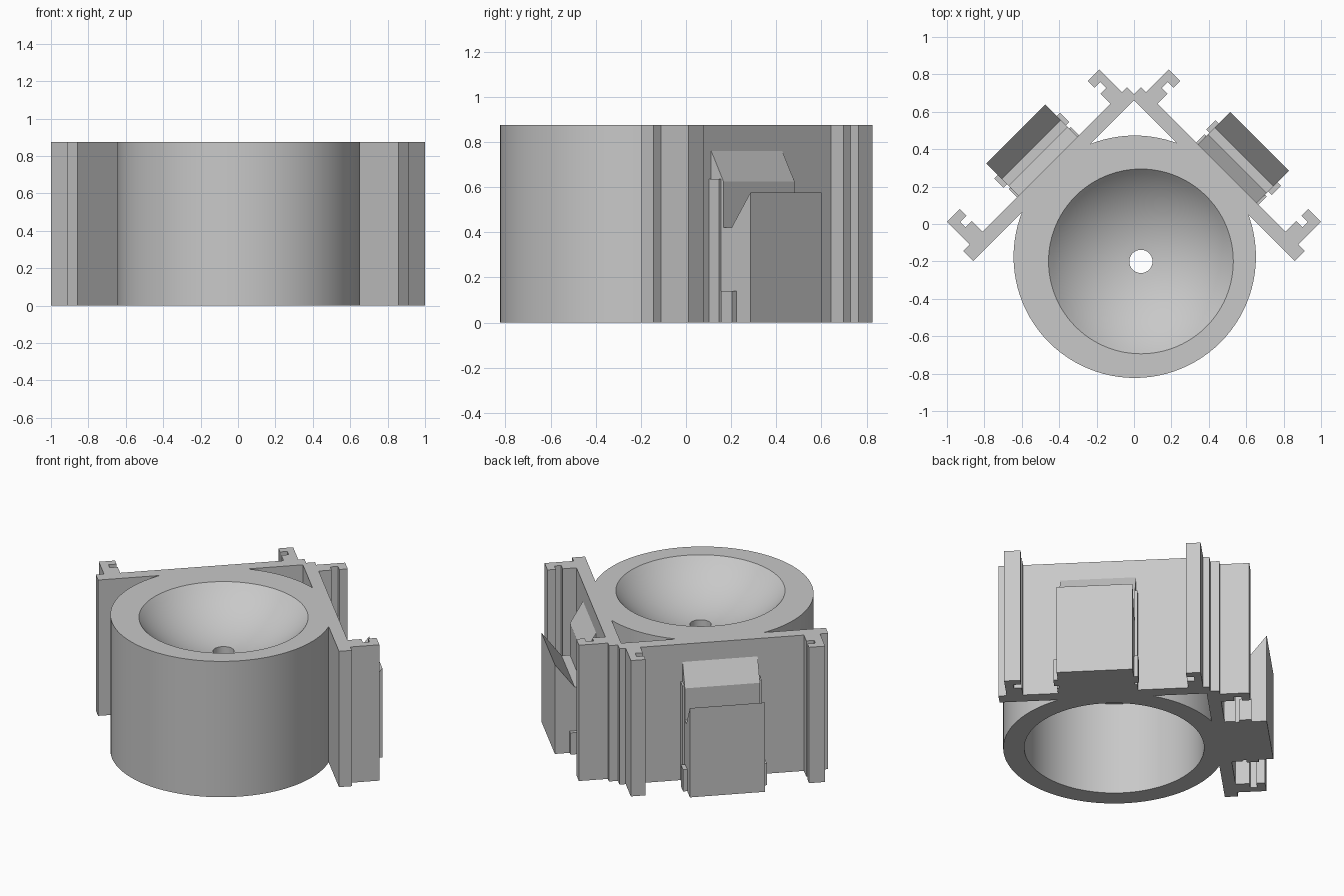
import bpy, bmesh, math

if "Cube" in bpy.data.objects:
    bpy.data.objects.remove(bpy.data.objects["Cube"])

H = 0.875
S = math.sqrt(0.5)
grey = bpy.data.materials.new("plain_grey")
grey.diffuse_color = (0.58, 0.58, 0.58, 1)
grey.use_nodes = True
grey.node_tree.nodes["Principled BSDF"].inputs["Base Color"].default_value = grey.diffuse_color


def finish(bm, name):
    bmesh.ops.recalc_face_normals(bm, faces=bm.faces)
    me = bpy.data.meshes.new(name)
    bm.to_mesh(me)
    bm.free()
    me.materials.append(grey)
    ob = bpy.data.objects.new(name, me)
    bpy.context.collection.objects.link(ob)
    return ob


def prism(name, pts, a, b, place):
    """Extrude a 2D profile from a to b; place maps (u, v, w) to xyz."""
    bm = bmesh.new()
    lo = [bm.verts.new(place(u, v, a)) for u, v in pts]
    hi = [bm.verts.new(place(u, v, b)) for u, v in pts]
    bm.faces.new(lo)
    bm.faces.new(hi)
    n = len(pts)
    for i in range(n):
        j = (i + 1) % n
        bm.faces.new((lo[i], lo[j], hi[j], hi[i]))
    return finish(bm, name)


# Round body: hollow below, shallow spherical bowl with a centre hole on top
OUT, BOWL, SEG = (0.004, -0.175), (0.037, -0.2), 96
rim, depth, hole = 0.494, 0.22, 0.062
R = (rim ** 2 + depth ** 2) / (2 * depth)
rings = [(BOWL, hole, 0.6), (OUT, 0.525, 0.6), (OUT, 0.525, 0),
         (OUT, 0.648, 0), (OUT, 0.648, H)]
a0, a1 = math.asin(rim / R), math.asin(hole / R)
for i in range(15):
    a = a0 + (a1 - a0) * i / 14
    rings.append((BOWL, R * math.sin(a), H - depth + R * (1 - math.cos(a))))

bm = bmesh.new()
loops = [[bm.verts.new((c[0] + r * math.cos(2 * math.pi * k / SEG),
                        c[1] + r * math.sin(2 * math.pi * k / SEG), z))
          for k in range(SEG)] for c, r, z in rings]
for i, lo in enumerate(loops):
    hi = loops[(i + 1) % len(loops)]
    for k in range(SEG):
        m = (k + 1) % SEG
        bm.faces.new((lo[k], lo[m], hi[m], hi[k]))
body = finish(bm, "round_body")
bpy.context.view_layer.objects.active = body
body.select_set(True)
bpy.ops.object.shade_smooth_by_angle(angle=math.radians(30))

# Plan of a diagonal panel with a slotted rail near each end (along, outward)
panel = [(-.49, .467), (.747, .467), (.747, .543), (.699, .543), (.699, .715),
         (.603, .715), (.603, .665), (.65, .665), (.65, .625), (.603, .625),
         (.603, .543), (-.366, .543), (-.366, .62), (-.41, .62), (-.41, .665),
         (-.366, .665), (-.366, .715), (-.453, .715), (-.453, .543), (-.49, .543)]
# Side profile of the hook bracket (outward, up)
hook = [(.53, 0), (.788, 0), (.788, .575), (.67, .42), (.62, .42),
        (.62, .625), (.543, .76), (.53, .76)]


def rect(u0, u1, v0, v1):
    return [(u0, v0), (u1, v0), (u1, v1), (u0, v1)]


for side, label, shift in ((1, "right", 0), (-1, "left", -0.056)):
    def plan(t, n, z):
        return (side * (n + t) * S, (n - t) * S, z)

    def profile(n, z, t):
        return plan(t + shift, n, z)

    prism(label + "_panel", panel, 0, H, plan)
    prism(label + "_hook_bracket", hook, -0.06, 0.385, profile)
    # Stepped flanges beside the bracket
    prism(label + "_tall_flange", rect(.53, .605, 0, .635), -0.072, 0.398, profile)
    prism(label + "_foot_flange", rect(.63, .70, 0, .14), -0.085, 0.412, profile)
